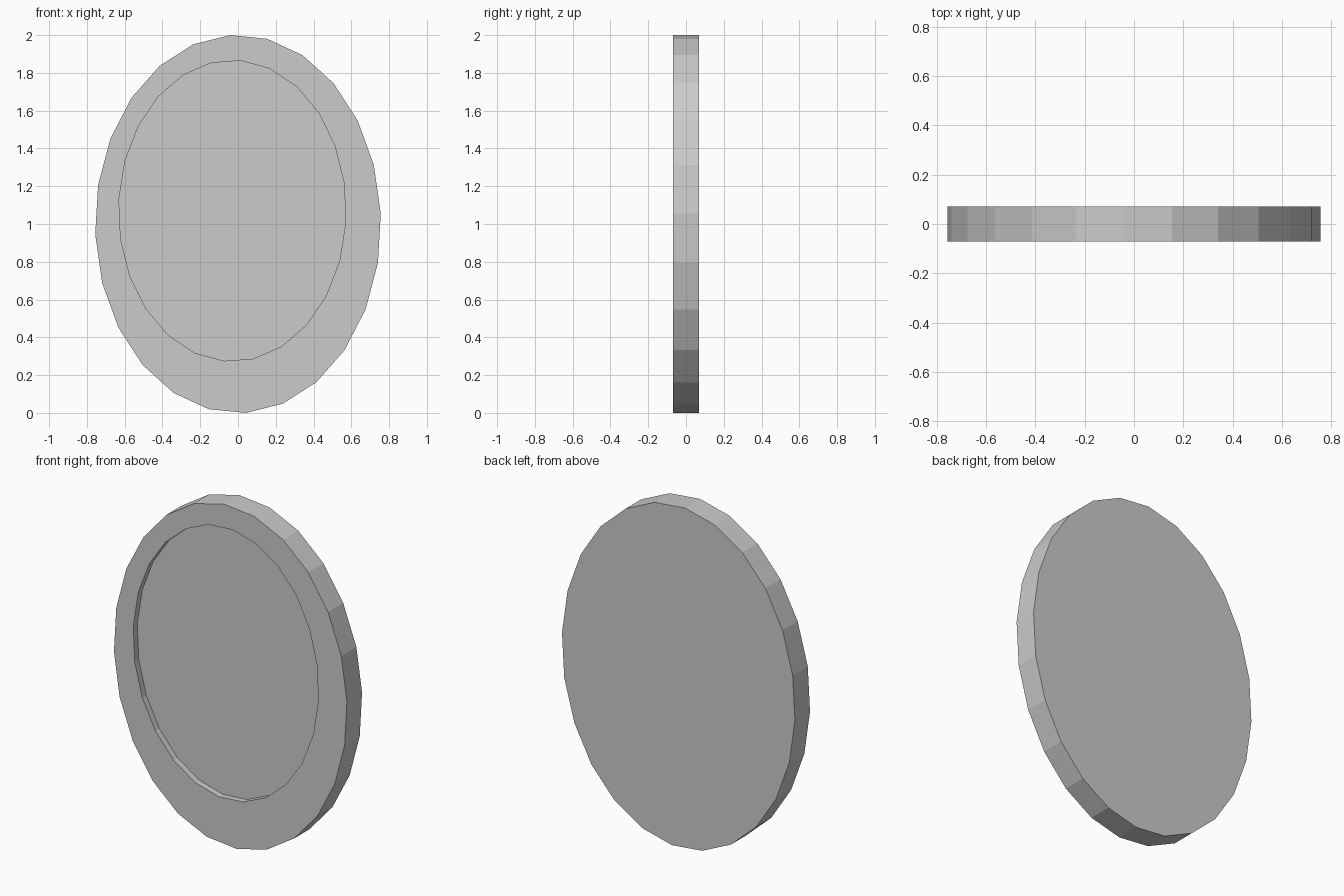
import bpy, bmesh
from math import sin, cos, radians

if "Cube" in bpy.data.objects:
    bpy.data.objects.remove(bpy.data.objects["Cube"])

SIDES = 24


def ring(bm, cx, cz, a, b, phase, y):
    """Oval loop of vertices in the XZ plane, running clockwise from the top."""
    angles = [radians(phase + 360 * i / SIDES) for i in range(SIDES)]
    return [bm.verts.new((cx + a * sin(t), y, cz + b * cos(t))) for t in angles]


def bridge(bm, r1, r2):
    for i in range(SIDES):
        j = (i + 1) % SIDES
        bm.faces.new((r1[i], r1[j], r2[j], r2[i]))


bm = bmesh.new()
outer = (0, 1, 0.757, 1.0015, -3.2)
inner = (-0.03, 1.07, 0.602, 0.797, 4.3)

# back edge, front edge, recess lip, recess floor
back = ring(bm, *outer, 0.07)
front = ring(bm, *outer, -0.07)
lip = ring(bm, *inner, -0.07)
floor = ring(bm, *inner, -0.033)

bm.faces.new(back)
bridge(bm, back, front)
bridge(bm, front, lip)
bridge(bm, lip, floor)
bm.faces.new(floor)
bmesh.ops.recalc_face_normals(bm, faces=bm.faces)

mesh = bpy.data.meshes.new("recessed_oval_disc")
bm.to_mesh(mesh)
bm.free()
bpy.context.collection.objects.link(bpy.data.objects.new("recessed_oval_disc", mesh))
